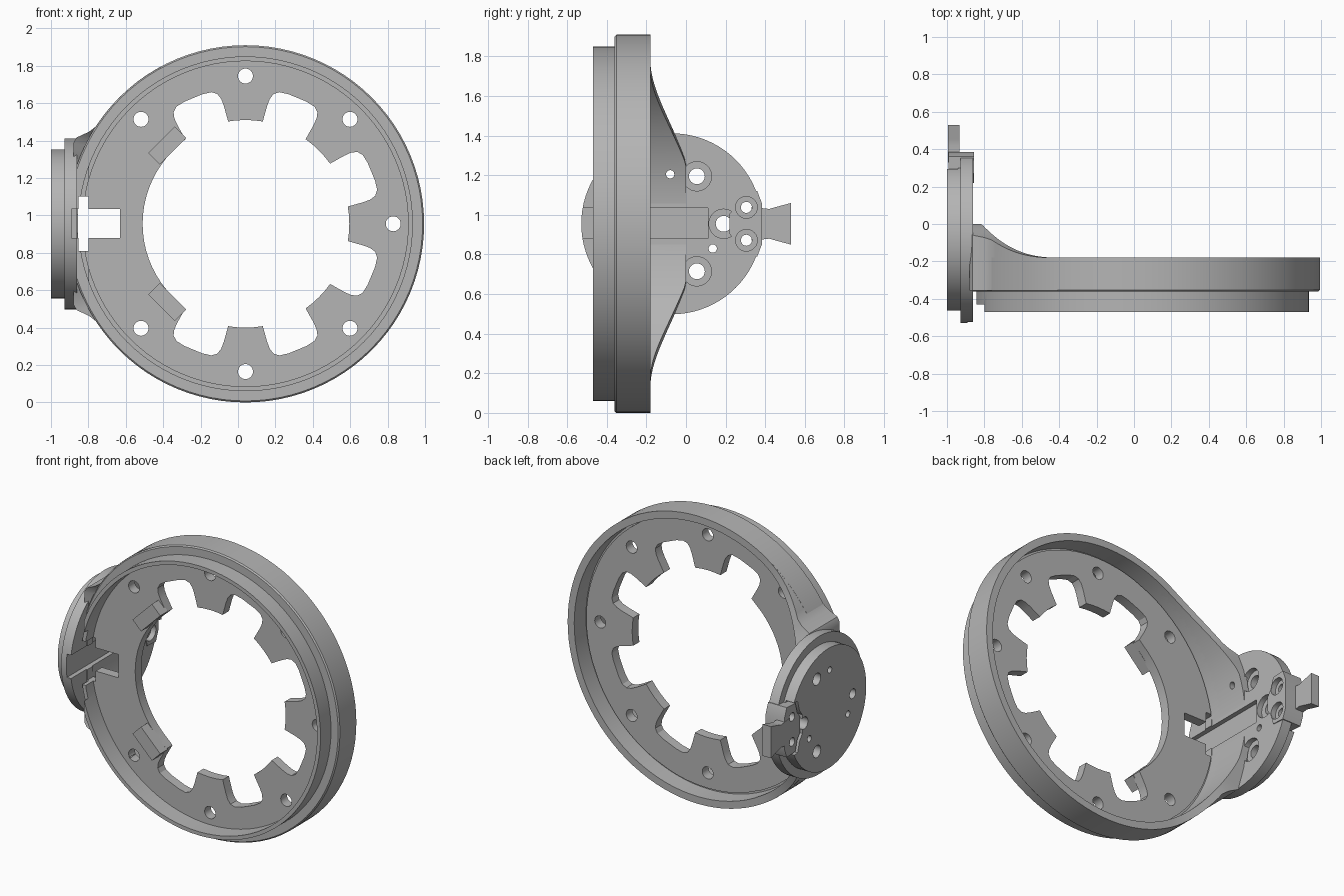
import bpy, bmesh, math

if "Cube" in bpy.data.objects:
    bpy.data.objects.remove(bpy.data.objects["Cube"], do_unlink=True)

CX, CZ = 0.04, 0.955        # ring axis
DY = -0.072                 # side disc axis
SEG = 96

grey = bpy.data.materials.new("plain_grey")
grey.use_nodes = True
grey.diffuse_color = (0.46, 0.46, 0.46, 1)
grey.node_tree.nodes["Principled BSDF"].inputs["Base Color"].default_value = (0.46, 0.46, 0.46, 1)


def finish(name, bm):
    bmesh.ops.recalc_face_normals(bm, faces=bm.faces)
    me = bpy.data.meshes.new(name)
    bm.to_mesh(me)
    bm.free()
    me.materials.append(grey)
    ob = bpy.data.objects.new(name, me)
    bpy.context.collection.objects.link(ob)
    return ob


def prism(name, pts, axis, a, b):
    """Extrude a 2D outline: (x, z) along y, or (y, z) along x."""
    bm = bmesh.new()
    ends = []
    for d in (a, b):
        ends.append([bm.verts.new((d, p, q) if axis == "x" else (p, d, q)) for p, q in pts])
        bm.faces.new(ends[-1])
    n = len(pts)
    for i in range(n):
        j = (i + 1) % n
        bm.faces.new((ends[0][i], ends[0][j], ends[1][j], ends[1][i]))
    return finish(name, bm)


def loft(name, sections, closed):
    """Join matching closed cross-sections into a solid."""
    bm = bmesh.new()
    rows = [[bm.verts.new(p) for p in s] for s in sections]
    n, m = len(rows), len(rows[0])
    for i in range(n if closed else n - 1):
        r, s = rows[i], rows[(i + 1) % n]
        for k in range(m):
            l = (k + 1) % m
            bm.faces.new((r[k], r[l], s[l], s[k]))
    if not closed:
        bm.faces.new(rows[0])
        bm.faces.new(rows[-1])
    return finish(name, bm)


def circle(u, v, r, n=32):
    return [(u + r * math.cos(2 * math.pi * i / n), v + r * math.sin(2 * math.pi * i / n)) for i in range(n)]


def rect(u0, u1, v0, v1):
    return [(u0, v0), (u1, v0), (u1, v1), (u0, v1)]


def polar(r, deg, y):
    a = math.radians(deg)
    return (CX + r * math.cos(a), y, CZ + r * math.sin(a))


def cut(ob, cutters):
    """Subtract each cutter and bake the result."""
    for c in cutters:
        c.hide_render = True
        m = ob.modifiers.new("cut", "BOOLEAN")
        m.operation, m.solver, m.object = "DIFFERENCE", "EXACT", c
    deps = bpy.context.evaluated_depsgraph_get()
    me = bpy.data.meshes.new_from_object(ob.evaluated_get(deps))
    ob.modifiers.clear()
    ob.data = me


# Outer band with stepped front lip
profile = [(0.87, -0.47), (0.895, -0.47), (0.895, -0.36), (0.947, -0.36), (0.955, -0.352),
           (0.955, -0.18), (0.907, -0.18), (0.905, -0.30), (0.87, -0.30)]
band = loft("outer_band", [[polar(r, 360 * i / SEG, y) for r, y in profile] for i in range(SEG)], True)

# Toothed flange: half a window, from tooth edge to window middle
half = [(9.6, 0.555), (10.4, 0.64), (11.0, 0.68), (12.2, 0.71), (14.5, 0.727), (18.5, 0.73)]
edge = []
for t in range(-90, 91, 45):
    edge += [(t - a, r) for a, r in reversed(half)]
    edge += [(t + a, 0.555) for a in (-5, 0, 5)]
    edge += [(t + a, r) for a, r in half]
edge += [(135 - a, r) for a, r in reversed(half)]
edge += [(130 + 5 * i, 0.55) for i in range(21)]
edge += [(225 + a, r) for a, r in half]
flange = loft("toothed_flange", [[polar(r, a, -0.35), polar(0.892 if r else 0, a, -0.35),
                                  polar(0.892, a, -0.285), polar(r, a, -0.285)] for a, r in edge], True)

# Raised stops on the flange
for side, ang in (("upper", 135), ("lower", 225)):
    c, s = math.cos(math.radians(ang)), math.sin(math.radians(ang))
    pts = [(CX + c * r - s * w, CZ + s * r + c * w)
           for r, w in ((0.548, -0.1), (0.635, -0.1), (0.635, 0.1), (0.548, 0.1))]
    prism(side + "_stop", pts, "y", -0.42, -0.34)

# Curved wall sweeping from the band up to the side disc
sections = []
for i in range(61):
    a = 118 + 124 * i / 60
    x, _, z = polar(0.954, a, 0)
    dz = abs(z - CZ)
    t = max(0, min(1, (-0.42 - x) / 0.44))
    back = -0.18 + 0.18 * t ** 2.5
    if dz < 0.525:
        k = min(1, (0.525 - dz) / 0.07)
        x = min(x, -0.757 - 0.123 * k ** 1.5)
    ix, _, iz = polar(0.906, a, 0)
    sections.append([(x, -0.355, z), (x, back, z), (ix, back, iz), (ix, -0.29, iz)])
gusset = loft("blend_wall", sections, False)

# Side disc, in two steps
disc = prism("side_disc", circle(DY, CZ, 0.457, 80), "x", -0.928, -0.86)
cap = prism("outer_disc", circle(-0.064, CZ, 0.398, 80), "x", -1.0, -0.926)


def tab_outline(p):
    upper = [(0.22 - p, 0.05 + p), (0.25 - p, 0.09 + p), (0.27 - p, 0.16 + p), (0.36 + p, 0.165 + p),
             (0.385 + p, 0.10 + p)]
    return [(y, CZ + z) for y, z in upper] + [(y, CZ - z) for y, z in reversed(upper)]


# Latch tab: pad and flared head
pad = prism("latch_pad", tab_outline(0), "x", -0.992, -0.855)
head = [(0.33, 0.085), (0.42, 0.075), (0.455, 0.085), (0.53, 0.105)]
prism("latch_head", [(y, CZ + z) for y, z in head] + [(y, CZ - z) for y, z in reversed(head)],
      "x", -0.994, -0.934)

# Cutters
bolt_holes = [prism("bolt_cutter", circle(*polar(0.79, a, 0)[::2], 0.04), "y", -0.6, -0.1)
              for a in (-135, -90, -45, 0, 45, 90, 135)]
channel = prism("channel_cutter", rect(-0.89, -0.632, 0.88, 1.034), "y", -0.7, 0.11)
slot = prism("slot_cutter", rect(-0.853, -0.80, 0.81, 1.10), "y", -0.6, -0.25)
lip_notch = prism("lip_notch_cutter", rect(-0.95, -0.80, 0.55, 1.36), "y", -0.6, -0.43)
recess = prism("recess_cutter", tab_outline(0.012), "x", -1.1, -0.94)
big = [(0.055, 1.195), (0.055, 0.715), (0.19, CZ)]
small = [(-0.08, 1.205), (0.135, 0.83), (-0.27, 0.84)]
screws = [(0.305, 1.038), (0.305, 0.872)]
through = [prism("hole_cutter", circle(y, z, r, 24), "x", -1.1, -0.7)
           for group, r in ((big, 0.04), (small, 0.021), ([(-0.32, CZ)], 0.032)) for y, z in group]
bores = [prism("bore_cutter", circle(y, z, 0.074), "x", -0.895, -0.7) for y, z in big]
screw_holes = [prism("screw_cutter", circle(y, z, 0.028, 24), "x", -1.1, -0.7) for y, z in screws]
sinks = [prism("sink_cutter", circle(y, z, 0.055, 24), "x", -0.89, -0.7) for y, z in screws]

cut(flange, bolt_holes + [channel, slot])
cut(band, [channel, slot, lip_notch])
cut(gusset, [channel] + through)
cut(disc, [channel] + through + bores + screw_holes + sinks)
cut(cap, [recess] + through + screw_holes)
cut(pad, screw_holes + sinks)

# Remove cutters, shade smooth with sharp edges kept
for ob in [o for o in bpy.data.objects if "_cutter" in o.name]:
    bpy.data.objects.remove(ob, do_unlink=True)
bpy.ops.object.select_all(action="DESELECT")
for ob in bpy.context.collection.objects:
    if ob.type == "MESH":
        ob.select_set(True)
        bpy.context.view_layer.objects.active = ob
bpy.ops.object.shade_smooth_by_angle(angle=math.radians(30))
